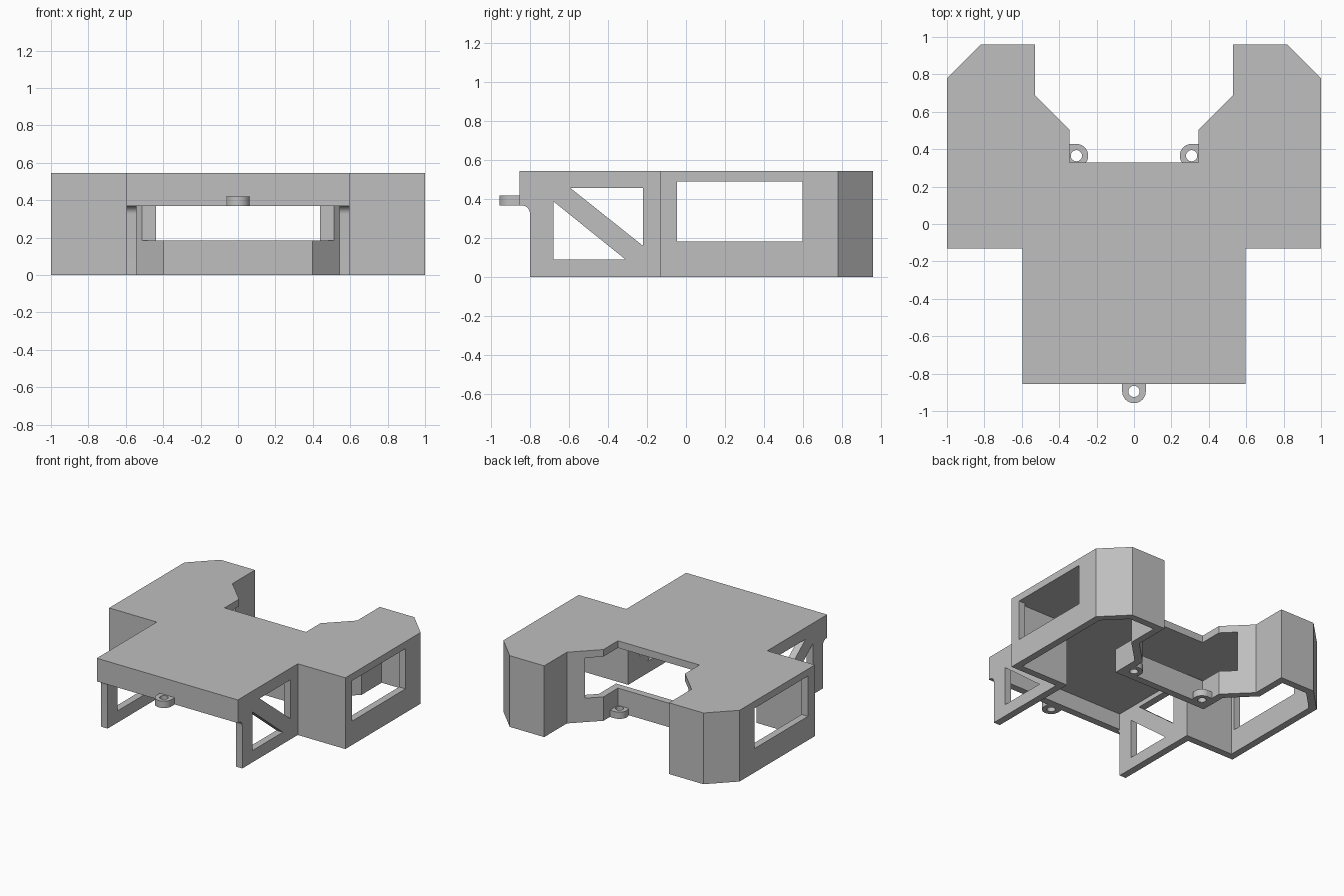
import bpy
import bmesh
from math import sin, cos, pi, radians
from mathutils import Vector

cube = bpy.data.objects.get("Cube")
if cube:
    bpy.data.objects.remove(cube, do_unlink=True)

HEIGHT = 0.545
WALL = 0.054
ROOF_UNDERSIDE = HEIGHT - WALL

grey = bpy.data.materials.new("light grey")
grey.use_nodes = True
colour = (0.52, 0.52, 0.52, 1)
grey.diffuse_color = colour
grey.node_tree.nodes["Principled BSDF"].inputs["Base Color"].default_value = colour


def prism(name, points, low, high, axis="z"):
    """Extrude a 2D profile along z (xy profile) or x (yz profile)."""
    bm = bmesh.new()
    place = (lambda a, b: (a, b, low)) if axis == "z" else (lambda a, b: (low, a, b))
    face = bm.faces.new([bm.verts.new(place(a, b)) for a, b in points])
    step = Vector((0, 0, high - low)) if axis == "z" else Vector((high - low, 0, 0))
    new = bmesh.ops.extrude_face_region(bm, geom=[face])["geom"]
    bmesh.ops.translate(bm, vec=step, verts=[v for v in new if isinstance(v, bmesh.types.BMVert)])
    bmesh.ops.recalc_face_normals(bm, faces=bm.faces)
    mesh = bpy.data.meshes.new(name)
    bm.to_mesh(mesh)
    bm.free()
    mesh.materials.append(grey)
    obj = bpy.data.objects.new(name, mesh)
    bpy.context.collection.objects.link(obj)
    return obj


def cut(target, cutter):
    """Subtract the cutter, apply, and discard it."""
    mod = target.modifiers.new("cut", "BOOLEAN")
    mod.operation = "DIFFERENCE"
    mod.solver = "EXACT"
    mod.object = cutter
    bpy.context.view_layer.update()
    bpy.context.view_layer.objects.active = target
    bpy.ops.object.modifier_apply(modifier=mod.name)
    bpy.data.objects.remove(cutter, do_unlink=True)


def rect(a0, b0, a1, b1):
    return [(a0, b0), (a1, b0), (a1, b1), (a0, b1)]


def arc(cx, cy, r, start, end, steps=24):
    angles = [radians(start + (end - start) * i / steps) for i in range(steps + 1)]
    return [(cx + r * cos(a), cy + r * sin(a)) for a in angles]


def inset(points, distance):
    """Offset a counter-clockwise outline inward with mitred corners."""
    result = []
    for i, p in enumerate(points):
        p = Vector(p)
        before = (p - Vector(points[i - 1])).normalized()
        after = (Vector(points[(i + 1) % len(points)]) - p).normalized()
        n1, n2 = Vector((-before.y, before.x)), Vector((-after.y, after.x))
        result.append(tuple(p + (n1 + n2) * distance / (1 + n1.dot(n2))))
    return result


# Hollow cover, open underneath
half = [(0.597, -0.855), (0.597, -0.13), (1, -0.13), (1, 0.78), (0.82, 0.96),
        (0.528, 0.96), (0.528, 0.687), (0.345, 0.505), (0.345, 0.33)]
outline = half + [(-x, y) for x, y in reversed(half)]
shell = prism("cover_shell", outline, 0, HEIGHT)
cut(shell, prism("cavity", inset(outline, WALL), -0.2, ROOF_UNDERSIDE))

# Open front below the skirt, with rounded corners on the side walls
front = -0.855 + WALL
notch = [(-1.2, -0.2), (front, -0.2)] + arc(front - 0.042, 0.326, 0.042, 0, 90, 10) + [(-1.2, 0.368)]
cut(shell, prism("front_notch", notch, -1.2, 1.2, "x"))
inner = 0.597 - WALL
cut(shell, prism("front_opening", rect(-inner, -1.2, inner, front + 0.02), -0.2, 0.368))

# Large window running across both sides and the rear recess
cut(shell, prism("side_window", rect(-0.047, 0.183, 0.597, ROOF_UNDERSIDE), -1.2, 1.2, "x"))

# Triangular windows with a diagonal brace between them
for triangle in ([(-0.68, 0.09), (-0.31, 0.09), (-0.68, 0.388)],
                 [(-0.592, 0.456), (-0.22, 0.16), (-0.22, 0.456)]):
    cut(shell, prism("brace_window", triangle, -1.2, 1.2, "x"))

# Screw tabs
R, HOLE = 0.063, 0.03


def tab(name, profile, cx, cy, low):
    obj = prism(name, profile, low, low + 0.052)
    cut(obj, prism("screw_hole", arc(cx, cy, HOLE, 0, 345, 23), low - 0.1, low + 0.2))
    return obj


tabs = [tab("front_tab", [(R, -0.855)] + [(-R, -0.855)] + arc(0, -0.895, R, 180, 360), 0, -0.895, 0.368)]
for side, label in ((1, "left"), (-1, "right")):
    profile = [(0.345, 0.33), (0.345, 0.365 + R)] + arc(0.308, 0.365, R, 90, 213.7)
    tabs.append(tab("rear_tab_" + label, [(side * x, y) for x, y in profile], side * 0.308, 0.365, 0))

# Smooth the round parts, keep edges sharp
for obj in [shell] + tabs:
    bpy.ops.object.select_all(action="DESELECT")
    obj.select_set(True)
    bpy.context.view_layer.objects.active = obj
    bpy.ops.object.shade_smooth_by_angle(angle=radians(30))
